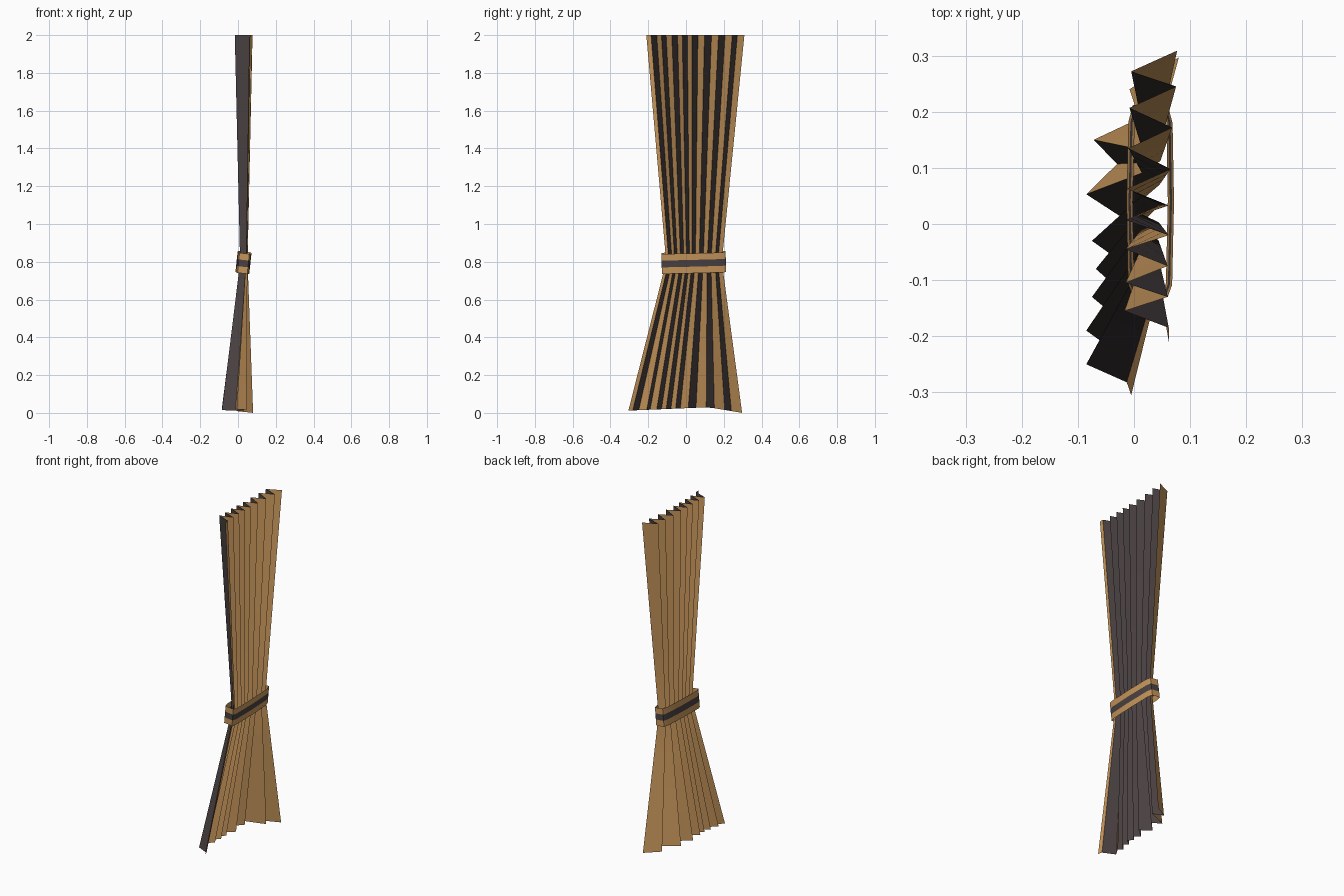
import bpy, bmesh, math
from mathutils import Vector, Matrix

if "Cube" in bpy.data.objects:
    bpy.data.objects.remove(bpy.data.objects["Cube"])


def material(name, rgb):
    m = bpy.data.materials.new(name)
    m.diffuse_color = (*rgb, 1)
    m.use_nodes = True
    m.node_tree.nodes["Principled BSDF"].inputs["Base Color"].default_value = m.diffuse_color
    return m


MATS = [material("tan_cloth", (0.58, 0.31, 0.107)),
        material("dark_cloth", (0.07, 0.054, 0.055))]


def make_grid(name, rows, mat_of, closed=False):
    """Skin rows of points with quads; mat_of(row, column) picks the colour."""
    bm = bmesh.new()
    grid = [[bm.verts.new(p) for p in row] for row in rows]
    n = len(rows[0])
    for r in range(len(rows) - 1):
        for c in range(n if closed else n - 1):
            d = (c + 1) % n
            f = bm.faces.new((grid[r][c], grid[r][d], grid[r + 1][d], grid[r + 1][c]))
            f.material_index = mat_of(r, c)
    me = bpy.data.meshes.new(name)
    bm.to_mesh(me)
    bm.free()
    for m in MATS:
        me.materials.append(m)
    ob = bpy.data.objects.new(name, me)
    bpy.context.collection.objects.link(ob)
    bpy.context.view_layer.objects.active = ob
    ob.select_set(True)
    bpy.ops.object.shade_smooth_by_angle(angle=math.radians(25))
    ob.select_set(False)
    return ob


# Pleat zigzag at the rail (x, y)
TOP = [(.077, .309), (-.005, .272), (.075, .245), (-.008, .207), (.068, .172),
       (-.010, .135), (.065, .098), (-.012, .063), (.062, .033), (-.015, .007),
       (.062, -.020), (-.015, -.045), (.060, -.075), (-.015, -.105),
       (.060, -.130), (-.017, -.155), (.062, -.185), (.062, -.210)]
# Pleat zigzag at the hem (x, y)
HEM = [(.080, .297), (-.008, .240), (.045, .205), (-.072, .150), (-.030, .107),
       (-.085, .053), (-.022, .012), (-.075, -.030), (-.040, -.055),
       (-.068, -.080), (-.040, -.105), (-.075, -.130), (-.045, -.155),
       (-.085, -.190), (-.060, -.208), (-.085, -.250), (-.013, -.282), (-.005, -.305)]


def hem_z(y):
    return .03 - .018 * (.12 - y) / .425 if y < .12 else .03 * (.297 - y) / .177


top = [Vector((x, y, 2)) for x, y in TOP]
hem = [Vector((x, y, hem_z(y))) for x, y in HEM]
# Gathered waist: the rail zigzag squeezed together
waist = [Vector((.030 + (x - .028) * .42, -.105 + (y + .21) * .568, .8)) for x, y in TOP]


def blend(a, b, t):
    return [p.lerp(q, t) for p, q in zip(a, b)]


rows = [blend(hem, waist, i / 3) for i in range(3)]
rows += [blend(waist, top, i / 3) for i in range(4)]
make_grid("curtain", rows, lambda r, c: c % 2)

# Tie band: striped chamfered loop, slightly tilted
hx, hy = .034, .170
loop = [(hx - .008, -hy), (hx, -hy + .022), (hx + .003, 0), (hx, hy - .03), (hx - .008, hy),
        (-hx + .008, hy), (-hx, hy - .03), (-hx - .003, 0), (-hx, -hy + .022), (-hx + .008, -hy)]
tilt = Matrix.Rotation(math.radians(6), 3, 'Y') @ Matrix.Rotation(math.radians(1.5), 3, 'X')
centre = Vector((.029, .041, .796))
band = [[centre + tilt @ Vector((x, y, z)) for x, y in loop]
        for z in (-.053, -.018, .018, .053)]
make_grid("tie_band", band, lambda r, c: r % 2, closed=True)
